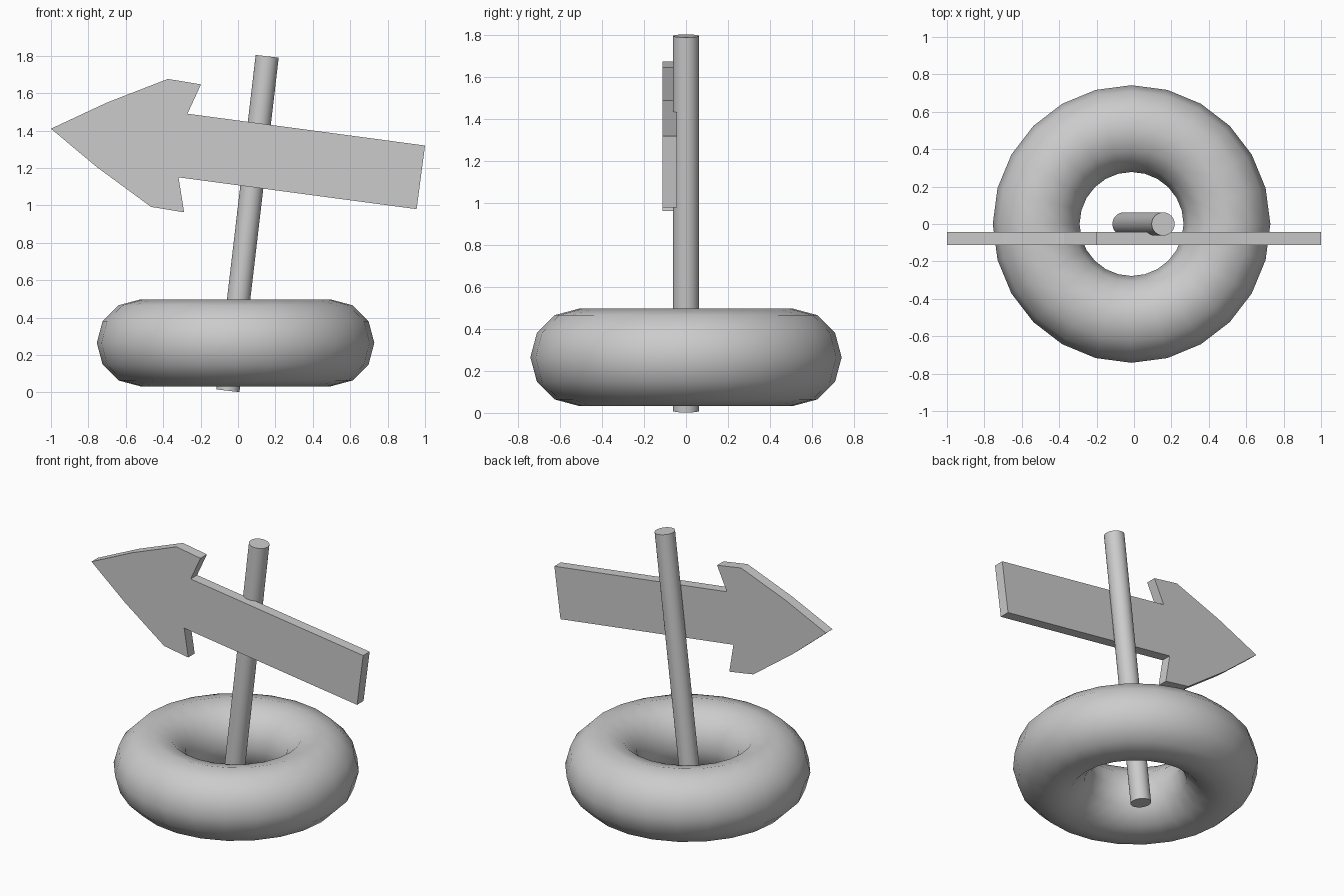
import bpy
import bmesh
from math import radians
from mathutils import Vector

cube = bpy.data.objects.get("Cube")
if cube:
    bpy.data.objects.remove(cube, do_unlink=True)

# One plain grey for every part
grey = bpy.data.materials.new("plain grey")
grey.use_nodes = True
colour = (0.6, 0.6, 0.6, 1)
grey.diffuse_color = colour
grey.node_tree.nodes["Principled BSDF"].inputs["Base Color"].default_value = colour


def finish(obj, name):
    obj.name = name
    obj.data.materials.clear()
    obj.data.materials.append(grey)


# Ring base lying flat
bpy.ops.mesh.primitive_torus_add(major_segments=24, minor_segments=12,
                                 major_radius=0.51, minor_radius=0.232,
                                 location=(-0.013, 0, 0.265))
bpy.ops.object.shade_smooth()
finish(bpy.context.object, "ring_base")

# Leaning pole
bottom, top = Vector((-0.054, 0, 0.009)), Vector((0.156, 0, 1.797))
axis = top - bottom
bpy.ops.mesh.primitive_cylinder_add(vertices=32, radius=0.062, depth=axis.length,
                                    location=(bottom + top) / 2,
                                    rotation=axis.to_track_quat('Z', 'Y').to_euler())
bpy.ops.object.shade_smooth_by_angle(angle=radians(30))
finish(bpy.context.object, "pole")

# Arrow board: outline extruded backwards, fixed to the front of the pole
outline = [(-1, 1.41), (-0.755, 1.205), (-0.465, 0.992), (-0.288, 0.963),
           (-0.318, 1.15), (0.955, 0.98), (1, 1.32), (-0.27, 1.49),
           (-0.198, 1.647), (-0.375, 1.676), (-0.7, 1.55)]
front_y, thickness = -0.112, 0.068
bm = bmesh.new()
face = bm.faces.new([bm.verts.new((x, front_y, z)) for x, z in outline])
ext = bmesh.ops.extrude_face_region(bm, geom=[face], use_keep_orig=True)
moved = [v for v in ext["geom"] if isinstance(v, bmesh.types.BMVert)]
bmesh.ops.translate(bm, verts=moved, vec=(0, thickness, 0))
bmesh.ops.recalc_face_normals(bm, faces=bm.faces)
mesh = bpy.data.meshes.new("arrow_board")
bm.to_mesh(mesh)
bm.free()
arrow = bpy.data.objects.new("arrow_board", mesh)
bpy.context.collection.objects.link(arrow)
finish(arrow, "arrow_board")
